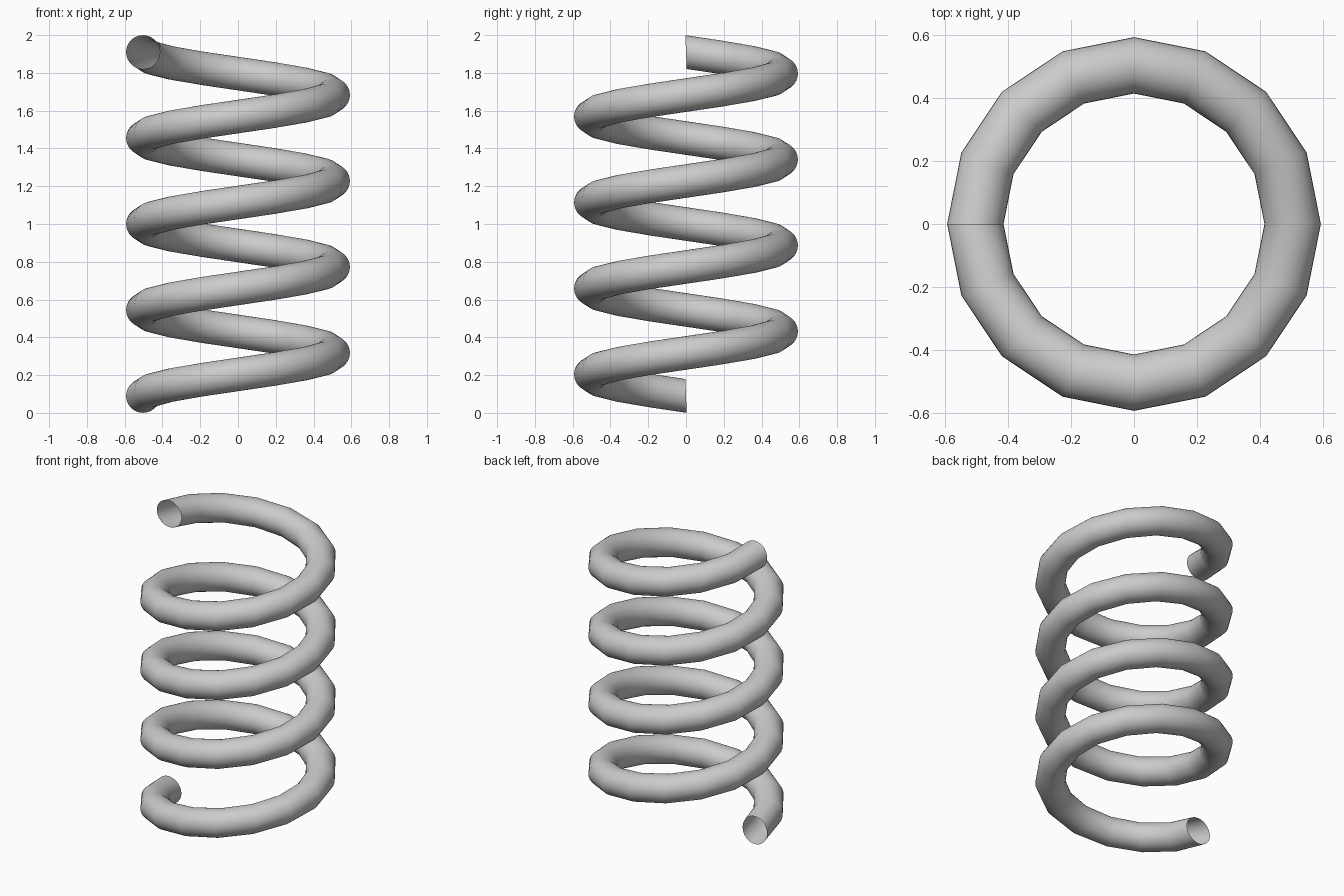
import bpy, bmesh, math

if "Cube" in bpy.data.objects:
    bpy.data.objects.remove(bpy.data.objects["Cube"])

COIL_R, WIRE_R = 0.503, 0.0895      # coil centre line and wire radius
TURNS, STEPS, SIDES = 4, 16, 32     # steps per turn, sides of the wire
Z0, Z1 = 0.09, 1.91                 # wire centre height at both ends
TILT = -0.05                        # slight lean of the wire section

steel = bpy.data.materials.new("grey steel")
steel.diffuse_color = (0.6, 0.6, 0.6, 1)
steel.use_nodes = True
steel.node_tree.nodes["Principled BSDF"].inputs["Base Color"].default_value = steel.diffuse_color

# Coil spring: open-ended tube, an upright circle carried along a helix
bm = bmesh.new()
rings = []
n = TURNS * STEPS
for i in range(n + 1):
    a = math.pi + 2 * math.pi * i / STEPS
    zc = Z0 + (Z1 - Z0) * i / n
    ring = []
    for j in range(SIDES):
        b = 2 * math.pi * j / SIDES
        r, h = COIL_R + WIRE_R * math.cos(b), WIRE_R * math.sin(b)
        t = -TILT * h * 0.8         # offset along the coil direction
        ring.append(bm.verts.new((r * math.cos(a) - t * math.sin(a),
                                  r * math.sin(a) + t * math.cos(a), zc + h)))
    rings.append(ring)
for p, q in zip(rings, rings[1:]):
    for j in range(SIDES):
        k = (j + 1) % SIDES
        bm.faces.new((p[j], q[j], q[k], p[k])).smooth = True
# faces point outwards from the wire
bm.normal_update()
f = bm.faces[:][0]
c = f.calc_center_median()
mid = sum((v.co for v in rings[0] + rings[1]), c * 0) / (2 * SIDES)
if f.normal.dot(c - mid) < 0:
    bmesh.ops.reverse_faces(bm, faces=bm.faces[:])

mesh = bpy.data.meshes.new("coil_spring")
bm.to_mesh(mesh)
bm.free()
mesh.materials.append(steel)
spring = bpy.data.objects.new("coil_spring", mesh)
bpy.context.collection.objects.link(spring)
